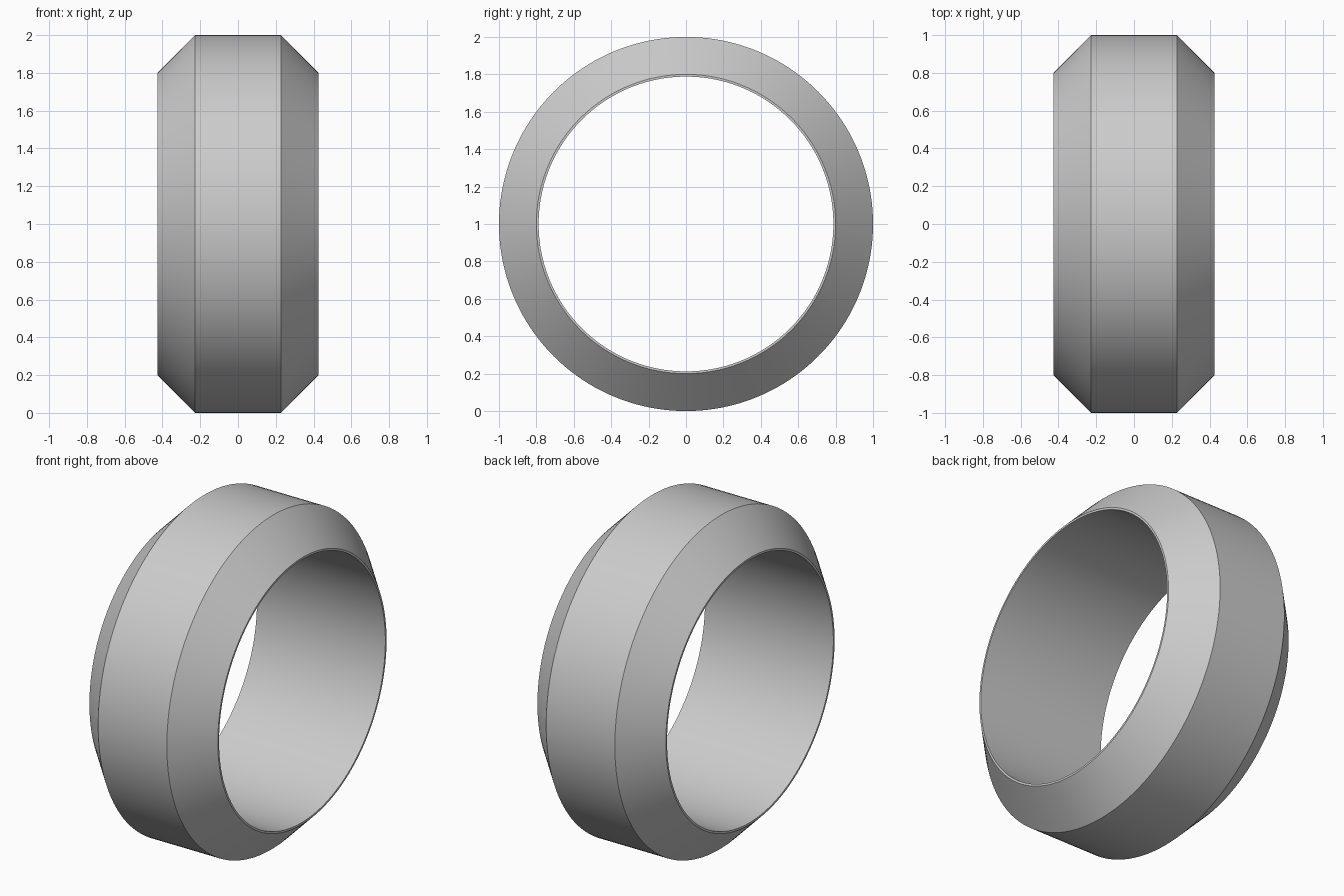
import bpy, bmesh, math
from mathutils import Matrix, Vector

cube = bpy.data.objects.get("Cube")
if cube:
    bpy.data.objects.remove(cube, do_unlink=True)

SEGMENTS = 160
HALF_WIDTH, HALF_TREAD = 0.426, 0.228
OUTER, RIM, BORE = 1.0, 0.8, 0.788

# Plain grey material
grey = bpy.data.materials.new("grey")
grey.use_nodes = True
colour = (0.6, 0.6, 0.6, 1)
grey.diffuse_color = colour
grey.node_tree.nodes["Principled BSDF"].inputs["Base Color"].default_value = colour

# Half of the ring section as (x, radius), mirrored to a closed loop
half = [(HALF_WIDTH, BORE), (HALF_WIDTH, RIM), (HALF_TREAD, OUTER)]
section = half + [(-x, r) for x, r in reversed(half)]

# Spin the section about the x axis
bm = bmesh.new()
verts = [bm.verts.new((x, 0, r)) for x, r in section]
edges = [bm.edges.new((v, verts[(i + 1) % len(verts)])) for i, v in enumerate(verts)]
bmesh.ops.spin(bm, geom=verts + edges, cent=(0, 0, 0), axis=(1, 0, 0),
               angle=math.tau, steps=SEGMENTS, use_merge=True)
bmesh.ops.remove_doubles(bm, verts=bm.verts, dist=0.0001)
bmesh.ops.recalc_face_normals(bm, faces=bm.faces)
bmesh.ops.transform(bm, matrix=Matrix.Translation(Vector((0, 0, OUTER))), verts=bm.verts)

mesh = bpy.data.meshes.new("bevelled_ring")
bm.to_mesh(mesh)
bm.free()
mesh.materials.append(grey)
ring = bpy.data.objects.new("bevelled_ring", mesh)
bpy.context.collection.objects.link(ring)

# Smooth around the ring, sharp at the chamfers
bpy.context.view_layer.objects.active = ring
ring.select_set(True)
bpy.ops.object.shade_smooth_by_angle(angle=math.radians(30))
